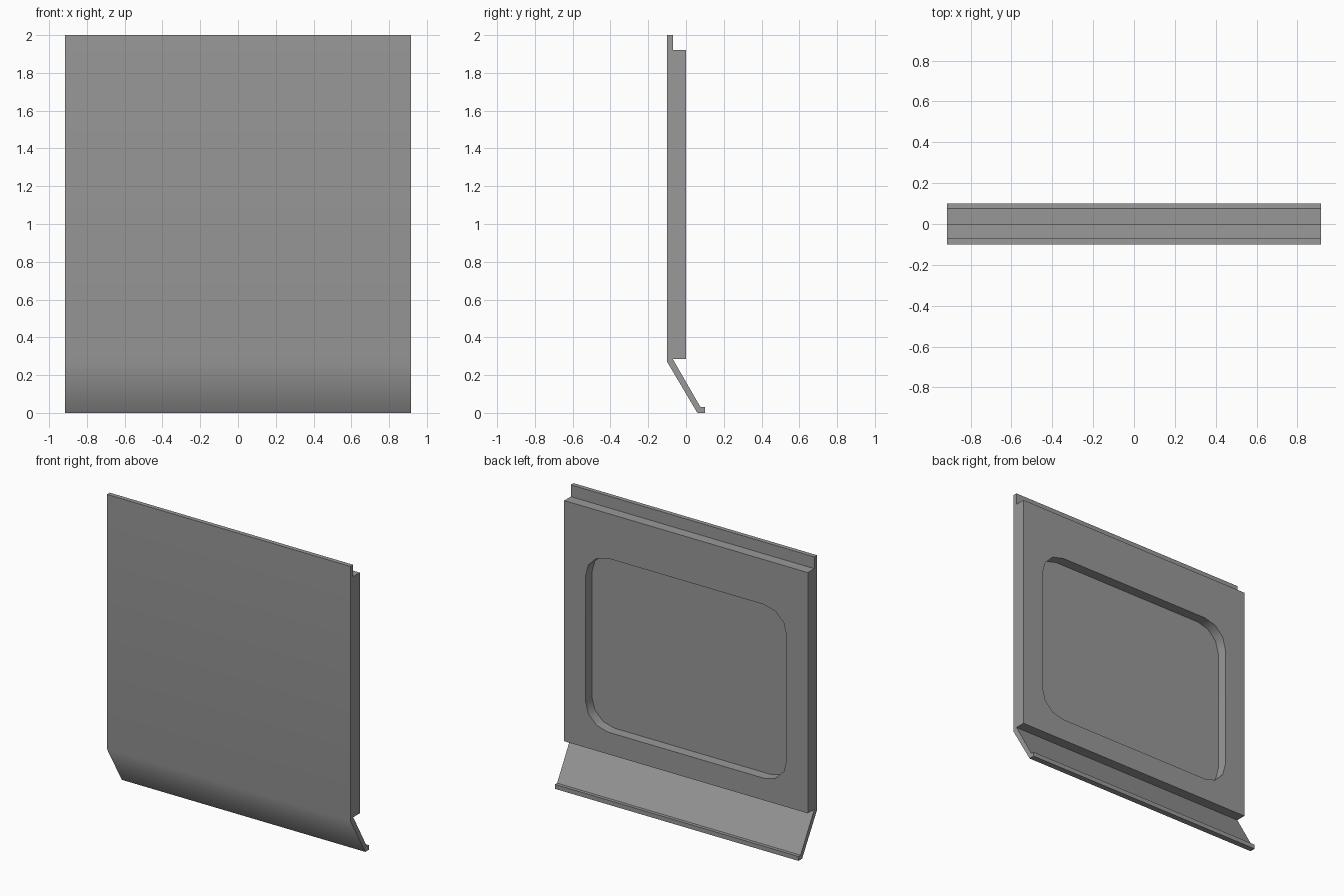
import bpy, bmesh
from math import cos, sin, pi, radians

if "Cube" in bpy.data.objects:
    bpy.data.objects.remove(bpy.data.objects["Cube"])

HALF_W = 0.915


def extrude_outline(name, points, step):
    """Make a closed prism from a planar outline moved along step."""
    bm = bmesh.new()
    face = bm.faces.new([bm.verts.new(p) for p in points])
    new = bmesh.ops.extrude_face_region(bm, geom=[face])["geom"]
    verts = [g for g in new if isinstance(g, bmesh.types.BMVert)]
    bmesh.ops.translate(bm, verts=verts, vec=step)
    bmesh.ops.recalc_face_normals(bm, faces=bm.faces)
    mesh = bpy.data.meshes.new(name)
    bm.to_mesh(mesh)
    bm.free()
    obj = bpy.data.objects.new(name, mesh)
    bpy.context.collection.objects.link(obj)
    return obj


def rounded_rect(x, z0, z1, r, y, segments=3):
    """Rounded rectangle in the xz plane, symmetric about x = 0."""
    centres = [(x - r, z1 - r), (r - x, z1 - r), (r - x, z0 + r), (x - r, z0 + r)]
    pts = []
    for i, (cx, cz) in enumerate(centres):
        for k in range(segments + 1):
            a = (i + k / segments) * pi / 2
            pts.append((cx + r * cos(a), y, cz + r * sin(a)))
    return pts


# Wall panel: top lip, thick body, sloped skirt and small foot (y, z profile)
profile = [(-0.1, 2.0), (-0.1, 0.27), (0.06, 0.0), (0.1, 0.0), (0.1, 0.03),
           (0.077, 0.03), (-0.07, 0.285), (0.0, 0.285),
           (0.0, 1.92), (-0.07, 1.92), (-0.07, 2.0)]
panel = extrude_outline("wall_panel", [(-HALF_W, y, z) for y, z in profile],
                        (2 * HALF_W, 0, 0))

# Rounded recess in the back of the body
cutter = extrude_outline("recess_cutter",
                         rounded_rect(0.757, 0.435, 1.615, 0.17, -0.07),
                         (0, 0.2, 0))
cutter.hide_render = True
mod = panel.modifiers.new("recess", "BOOLEAN")
mod.operation = "DIFFERENCE"
mod.solver = "EXACT"
mod.object = cutter

bpy.context.view_layer.objects.active = panel
panel.select_set(True)
bpy.ops.object.modifier_apply(modifier=mod.name)
bpy.data.objects.remove(cutter)

# Soft bend at the skirt, sharp everywhere else, large faces kept flat
bpy.ops.object.shade_smooth_by_angle(angle=radians(40))
weighted = panel.modifiers.new("weighted_normals", "WEIGHTED_NORMAL")
weighted.keep_sharp = True

# Dark grey finish
grey = bpy.data.materials.new("dark_grey")
grey.diffuse_color = (0.32, 0.32, 0.32, 1)
grey.use_nodes = True
grey.node_tree.nodes["Principled BSDF"].inputs["Base Color"].default_value = grey.diffuse_color
panel.data.materials.clear()
panel.data.materials.append(grey)
